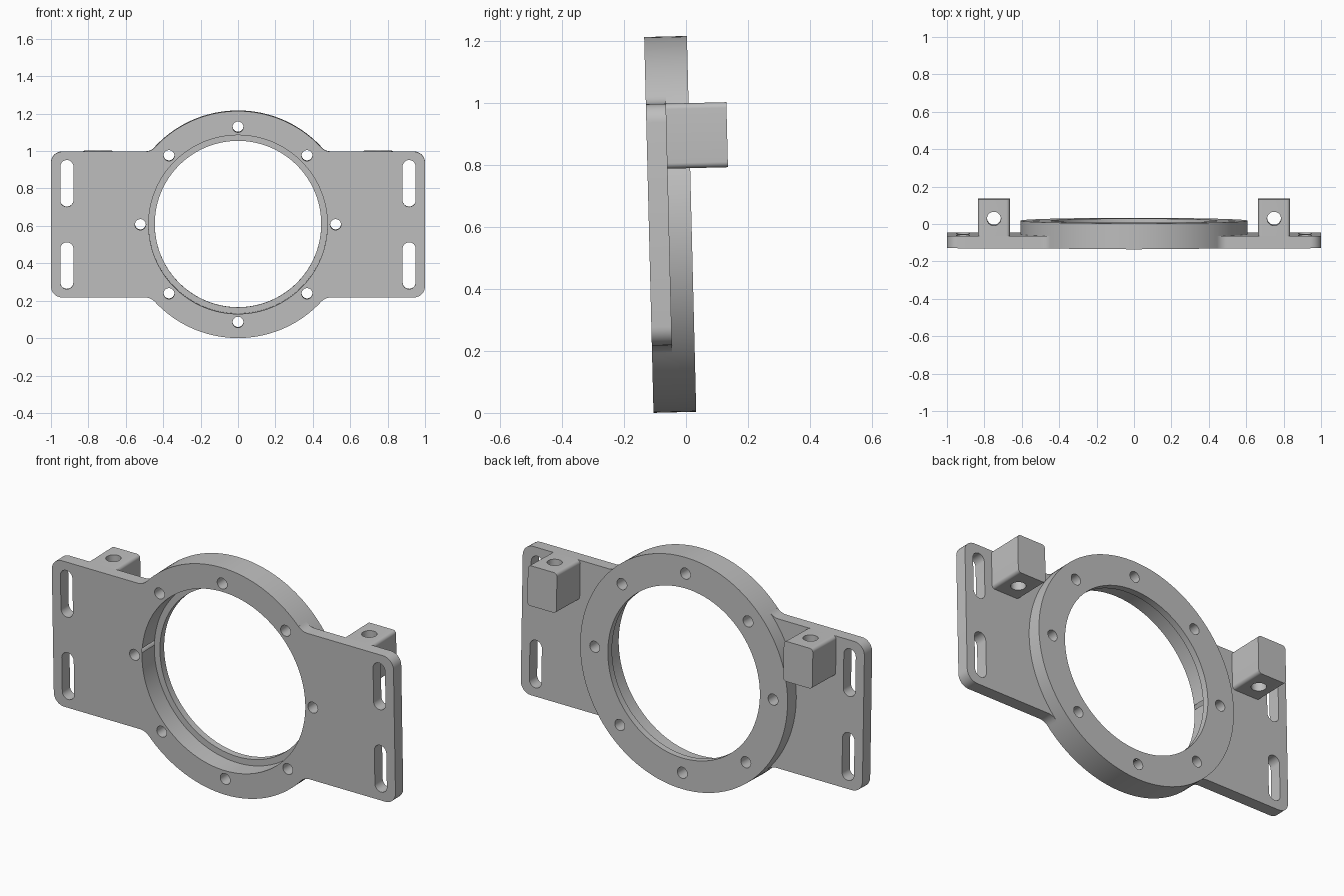
import bpy
import bmesh
from math import sin, cos, pi, sqrt, atan2, radians
from mathutils import Matrix

cube = bpy.data.objects.get("Cube")
if cube:
    bpy.data.objects.remove(cube)

# Sizes, measured from the ring centre on the front face
RING_R, BORE_R, RECESS_R, BOLT_CIRCLE, BOLT_R = 0.607, 0.445, 0.478, 0.522, 0.029
PLATE_W, PLATE_H, PLATE_T, RING_T = 1.0, 0.39, 0.065, 0.138
CORNER, FILLET = 0.06, 0.07
LUG_X, LUG_BACK = 0.749, 0.26
PLACE = Matrix.Translation((0, -0.12, RING_R)) @ Matrix.Rotation(radians(1.42), 4, 'X')

grey = bpy.data.materials.new("grey")
grey.use_nodes = True
grey.diffuse_color = (0.52, 0.52, 0.52, 1)
grey.node_tree.nodes["Principled BSDF"].inputs["Base Color"].default_value = (0.52, 0.52, 0.52, 1)


def arc(cx, cz, r, a0, a1, n):
    return [(cx + r * cos(a0 + (a1 - a0) * i / n), cz + r * sin(a0 + (a1 - a0) * i / n))
            for i in range(n + 1)]


def circle(cx, cz, r, n):
    return arc(cx, cz, r, 0, 2 * pi, n)[:-1]


def rounded_box(x0, x1, z0, z1, r):
    pts = []
    for k, (x, z) in enumerate([(x1 - r, z1 - r), (x0 + r, z1 - r),
                                (x0 + r, z0 + r), (x1 - r, z0 + r)]):
        pts += arc(x, z, r, k * pi / 2, (k + 1) * pi / 2, 8)
    return pts


def prism(name, outline, y0, y1):
    """Extrude an x-z outline through the depth y0..y1."""
    bm = bmesh.new()
    face = bm.faces.new([bm.verts.new((x, y0, z)) for x, z in outline])
    out = bmesh.ops.extrude_face_region(bm, geom=[face])
    moved = [v for v in out["geom"] if isinstance(v, bmesh.types.BMVert)]
    bmesh.ops.translate(bm, verts=moved, vec=(0, y1 - y0, 0))
    bmesh.ops.recalc_face_normals(bm, faces=bm.faces)
    mesh = bpy.data.meshes.new(name)
    bm.to_mesh(mesh)
    bm.free()
    mesh.materials.append(grey)
    obj = bpy.data.objects.new(name, mesh)
    bpy.context.scene.collection.objects.link(obj)
    return obj


def combine(obj, tools, operation):
    """Apply booleans and drop the helper solids."""
    for tool in tools:
        tool.hide_render = True
        mod = obj.modifiers.new("cut", 'BOOLEAN')
        mod.operation, mod.solver, mod.object = operation, 'EXACT', tool
    bpy.context.view_layer.update()
    result = bpy.data.meshes.new_from_object(
        obj.evaluated_get(bpy.context.evaluated_depsgraph_get()))
    obj.modifiers.clear()
    obj.data = result
    for tool in tools:
        bpy.data.objects.remove(tool)


def finish(obj):
    obj.data.shade_smooth()
    obj.data.set_sharp_from_angle(angle=radians(30))
    obj.matrix_world = PLACE


# Plate outline: one quarter with rounded corner and fillet to the ring, then mirrored
fx, fz = sqrt((RING_R + FILLET) ** 2 - (PLATE_H + FILLET) ** 2), PLATE_H + FILLET
quarter = arc(PLATE_W - CORNER, PLATE_H - CORNER, CORNER, 0, pi / 2, 8)
quarter += arc(fx, fz, FILLET, -pi / 2, atan2(fz, fx) - pi, 8)
quarter.append((0.40, 0.40))
upper = quarter + [(-x, z) for x, z in reversed(quarter)]
outline = upper + [(-x, -z) for x, z in upper]

# Flange body: plate joined with the thick ring
body = prism("flange_plate", outline, 0, PLATE_T)
combine(body, [prism("ring", circle(0, 0, RING_R, 128), 0, RING_T)], 'UNION')

# Stepped bore, bolt holes and adjustment slots
cutters = [prism("bore", circle(0, 0, BORE_R, 128), -0.1, 0.3),
           prism("recess", circle(0, 0, RECESS_R, 128), -0.1, 0.103)]
for k in range(8):
    a = k * pi / 4
    cutters.append(prism("bolt_hole", circle(BOLT_CIRCLE * cos(a), BOLT_CIRCLE * sin(a), BOLT_R, 32),
                         -0.1, 0.3))
for sx in (-1, 1):
    for sz in (-1, 1):
        x, z = sx * 0.915, sz * 0.22
        cutters.append(prism("slot", rounded_box(x - 0.035, x + 0.035, z - 0.125, z + 0.125, 0.0349),
                             -0.1, 0.3))
combine(body, cutters, 'DIFFERENCE')
finish(body)

# Rear lugs, each with a vertical hole
for side, s in (("left", 1), ("right", -1)):
    x = s * LUG_X
    lug = prism(side + "_lug", rounded_box(x - 0.085, x + 0.085, 0.18, PLATE_H, 0.018),
                PLATE_T, LUG_BACK)
    hole = prism("lug_hole", circle(0, 0, 0.037, 40), -0.3, 0.3)
    hole.matrix_world = Matrix.Translation((x, 0.158, 0.28)) @ Matrix.Rotation(pi / 2, 4, 'X')
    combine(lug, [hole], 'DIFFERENCE')
    finish(lug)
